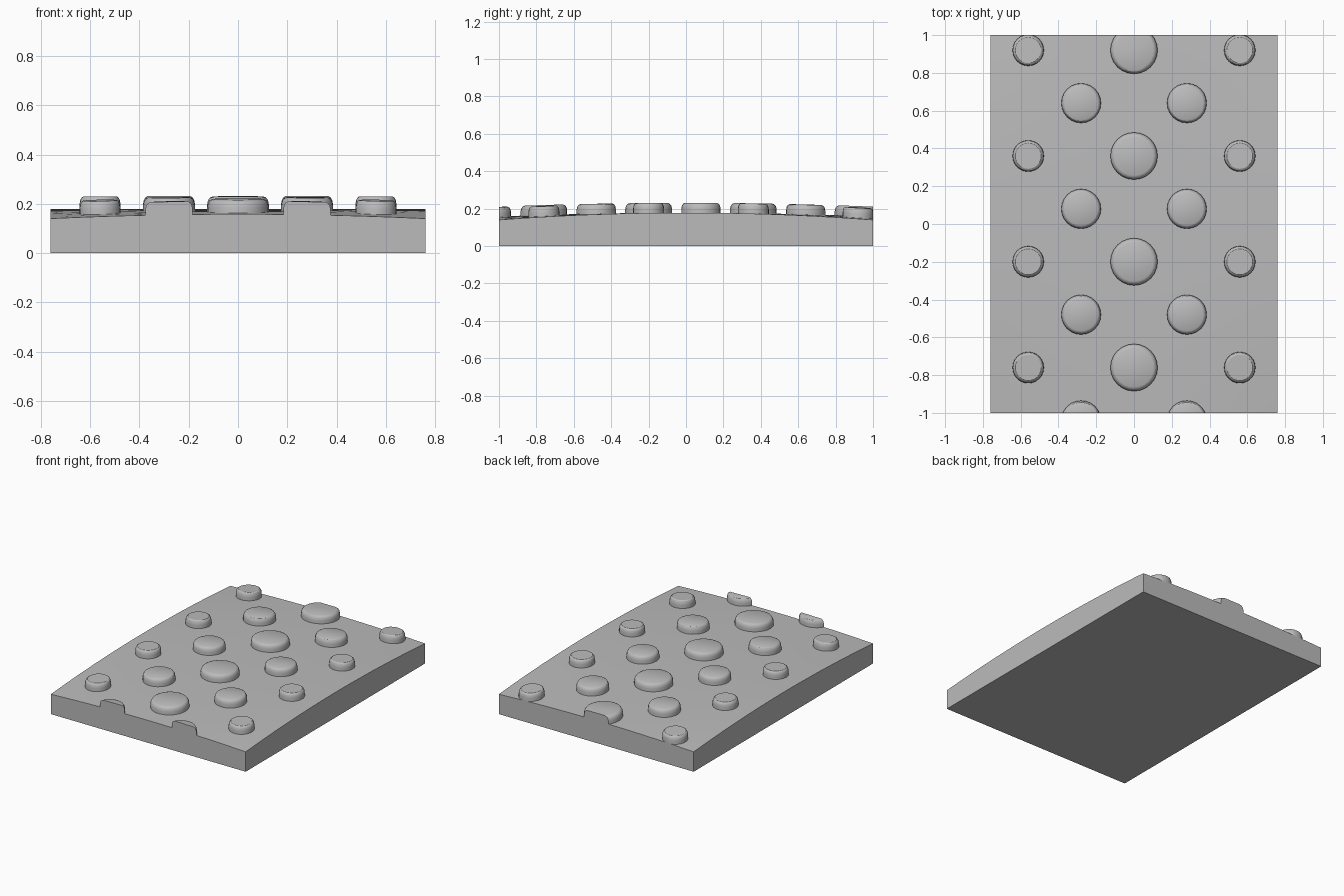
import bpy, bmesh, math

cube = bpy.data.objects.get("Cube")
if cube:
    bpy.data.objects.remove(cube, do_unlink=True)

HALF_X, HALF_Y = 0.76, 1.0

gray = bpy.data.materials.new("plain gray")
gray.use_nodes = True
gray.diffuse_color = (0.5, 0.5, 0.5, 1)
gray.node_tree.nodes["Principled BSDF"].inputs["Base Color"].default_value = (0.5, 0.5, 0.5, 1)


def surface(x, y):
    """Height of the gently domed top of the slab."""
    return 0.178 - y * y * (0.02 + 0.018 * (x / HALF_X) ** 2)


def finish(name, bm):
    bmesh.ops.recalc_face_normals(bm, faces=bm.faces)
    mesh = bpy.data.meshes.new(name)
    bm.to_mesh(mesh)
    bm.free()
    mesh.materials.append(gray)
    obj = bpy.data.objects.new(name, mesh)
    bpy.context.collection.objects.link(obj)
    bpy.ops.object.select_all(action='DESELECT')
    obj.select_set(True)
    bpy.context.view_layer.objects.active = obj
    bpy.ops.object.shade_smooth_by_angle(angle=math.radians(30))


# Slab: a grid dome extruded down to the flat base
bm = bmesh.new()
bmesh.ops.create_grid(bm, x_segments=16, y_segments=20, size=1)
for v in bm.verts:
    v.co.x *= HALF_X
    v.co.z = 0
top = list(bm.verts)
bmesh.ops.extrude_face_region(bm, geom=list(bm.faces), use_keep_orig=True)
for v in top:
    v.co.z = surface(v.co.x, v.co.y)
finish("slab", bm)


# Studs: rounded discs that follow the dome and are trimmed at the slab ends
PROFILE = [(1.0, -0.01), (1.0, 0.022), (0.97, 0.038), (0.91, 0.048), (0.82, 0.053)]


def stud(name, cx, cy, radius, sides=24):
    bm = bmesh.new()
    rings = []
    for scale, z in PROFILE:
        ring = []
        for i in range(sides):
            a = math.tau * i / sides
            ring.append(bm.verts.new((cx + radius * scale * math.cos(a),
                                      cy + radius * scale * math.sin(a), z)))
        rings.append(ring)
    for low, high in zip(rings, rings[1:]):
        for i in range(sides):
            j = (i + 1) % sides
            bm.faces.new((low[i], low[j], high[j], high[i]))
    bm.faces.new(rings[-1])
    bm.faces.new(rings[0][::-1])
    for side in (-1, 1):
        geom = bm.verts[:] + bm.edges[:] + bm.faces[:]
        cut = bmesh.ops.bisect_plane(bm, geom=geom, plane_co=(0, side * HALF_Y, 0),
                                     plane_no=(0, side, 0), clear_outer=True)
        edges = [e for e in cut["geom_cut"] if isinstance(e, bmesh.types.BMEdge)]
        if edges:
            bmesh.ops.holes_fill(bm, edges=edges)
    for v in bm.verts:
        v.co.z += surface(v.co.x, v.co.y)
    finish(name, bm)


# Staggered pattern: large in the middle, medium beside, small outside
for row in range(4):
    y = 0.92 - 0.56 * row
    stud(f"large_stud_{row}", 0, y, 0.125)
    for label, s in (("right", -1), ("left", 1)):
        stud(f"medium_stud_{label}_{row}", s * 0.28, y - 0.28, 0.105)
        stud(f"small_stud_{label}_{row}", s * 0.56, y, 0.083)
